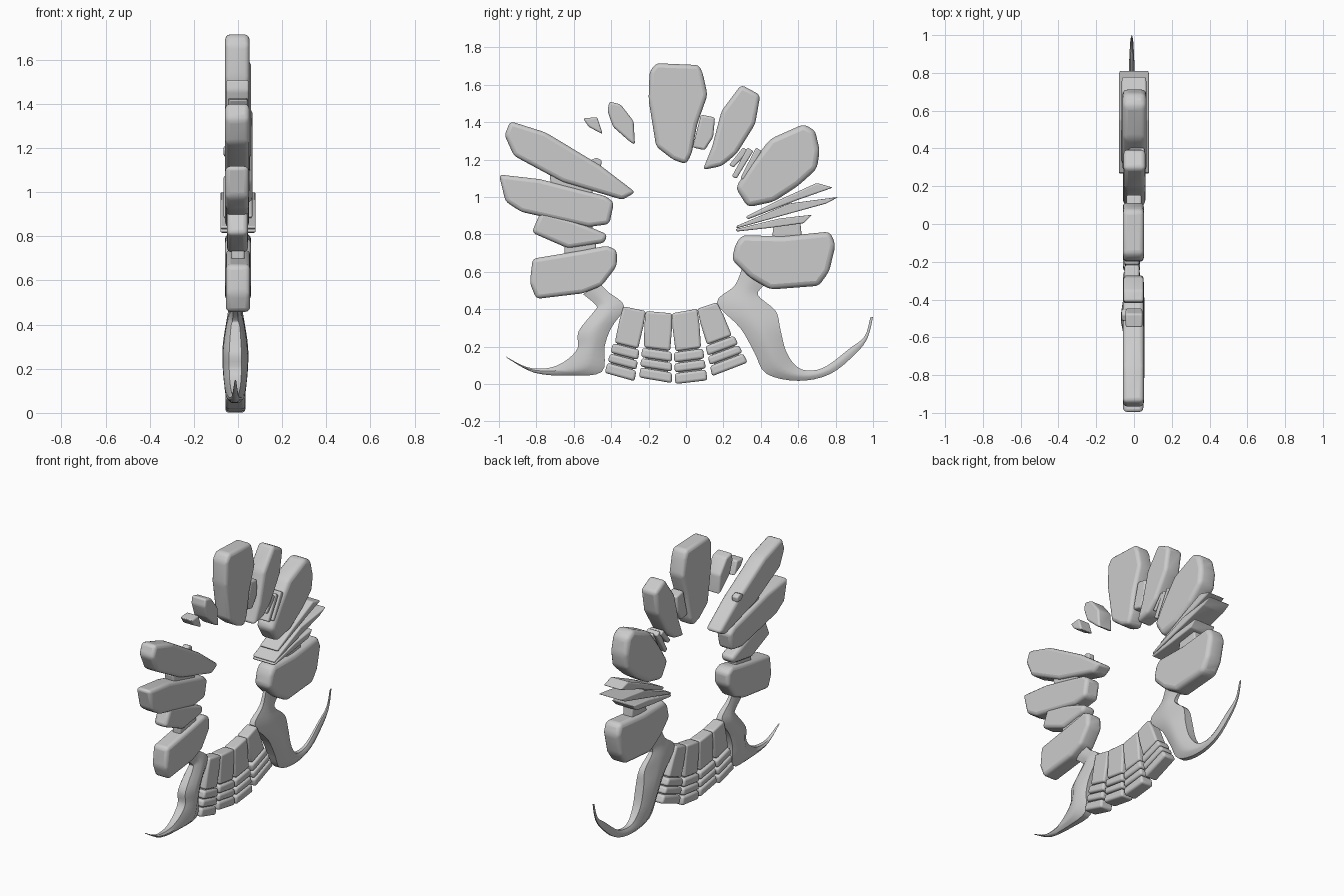
import bpy, bmesh
from mathutils import Vector


def finish(name, bm, angle=0.7):
    bmesh.ops.recalc_face_normals(bm, faces=bm.faces)
    me = bpy.data.meshes.new(name)
    bm.to_mesh(me)
    bm.free()
    ob = bpy.data.objects.new(name, me)
    bpy.context.collection.objects.link(ob)
    bpy.ops.object.select_all(action='DESELECT')
    ob.select_set(True)
    bpy.context.view_layer.objects.active = ob
    bpy.ops.object.shade_smooth_by_angle(angle=angle)
    return ob


def slab(name, pts, x0=-0.055, x1=0.055, bevel=0.022):
    """Side outline in (y, z) extruded across x, with rounded edges."""
    bm = bmesh.new()
    a = [bm.verts.new((x0, y, z)) for y, z in pts]
    b = [bm.verts.new((x1, y, z)) for y, z in pts]
    bm.faces.new(a)
    bm.faces.new(b)
    for i in range(len(pts)):
        j = (i + 1) % len(pts)
        bm.faces.new((a[i], a[j], b[j], b[i]))
    ob = finish(name, bm)
    m = ob.modifiers.new("round", 'BEVEL')
    m.width, m.segments, m.limit_method = bevel, 3, 'ANGLE'
    m.angle_limit = 0.15
    return ob


def catmull(rows, steps=4):
    out = []
    n = len(rows)
    for i in range(n - 1):
        p = [Vector(rows[max(0, min(n - 1, i + k))]) for k in (-1, 0, 1, 2)]
        for s in range(steps):
            t = s / steps
            out.append(0.5 * (2 * p[1] + (p[2] - p[0]) * t
                              + (2 * p[0] - 5 * p[1] + 4 * p[2] - p[3]) * t * t
                              + (3 * p[1] - p[0] - 3 * p[2] + p[3]) * t ** 3))
    return out + [Vector(rows[-1])]


def horn(name, edges, widths, cx=-0.012):
    """Ridged loft between two side edges; widths are half thicknesses in x."""
    rows = catmull([e + (w,) for e, w in zip(edges, widths)])
    bm = bmesh.new()
    rings = []
    for y1, z1, y2, z2, w in rows:
        ring = []
        for t, k in ((0, -.5), (.35, -1), (.65, -1), (1, -.5),
                     (1, .5), (.65, 1), (.35, 1), (0, .5)):
            ring.append(bm.verts.new((cx + k * w, y1 + (y2 - y1) * t, z1 + (z2 - z1) * t)))
        rings.append(ring)
    for r, s in zip(rings, rings[1:]):
        for i in range(8):
            j = (i + 1) % 8
            bm.faces.new((r[i], r[j], s[j], s[i]))
    bm.faces.new(rings[0])
    bm.faces.new(rings[-1])
    return finish(name, bm)


# Top and right-hand stones
slab("top_stone", [(-.195, 1.67), (-.16, 1.715), (.07, 1.705), (.09, 1.66), (.115, 1.545), (.06, 1.39),
                   (.03, 1.23), (0, 1.175), (-.07, 1.2), (-.16, 1.27), (-.2, 1.52)], -.058, .052)
slab("upper_right_stone", [(.295, 1.6), (.397, 1.545), (.37, 1.39), (.27, 1.23), (.19, 1.165),
                           (.09, 1.145), (.14, 1.27), (.19, 1.46)], -.055, .06)
slab("right_round_stone", [(.63, 1.39), (.69, 1.355), (.715, 1.25), (.7, 1.15), (.6, 1.06), (.47, .975),
                           (.33, .945), (.265, 1.05), (.35, 1.18), (.45, 1.31)], -.06, .065, .028)
slab("right_low_stone", [(.3, .795), (.52, .79), (.77, .815), (.8, .745), (.765, .6), (.71, .525), (.45, .505),
                         (.34, .57), (.245, .665), (.265, .75)], -.06, .06, .028)

# Small wedges between the right stones
slab("wedge_chip", [(.08, 1.44), (.155, 1.425), (.145, 1.32), (.1, 1.25), (.035, 1.265)], -.04, .04, .012)
for i, (ya, za, yb, zb) in enumerate([(.305, 1.265, .23, 1.17), (.33, 1.265, .245, 1.11), (.375, 1.265, .29, 1.1)]):
    slab(f"small_slat_{i}", [(ya, za), (ya + .03, za - .02), (yb + .025, zb - .012), (yb, zb)],
         -.05 + .012 * i, .045 + .005 * i, .008)

# Stack of thin wide plates
slab("plate_upper", [(.32, .895), (.5, .985), (.7, 1.075), (.785, 1.05), (.6, .985), (.33, .88)], -.065, .065, .012)
slab("plate_middle", [(.27, .845), (.55, .965), (.815, 1.0), (.75, .965), (.55, .91), (.27, .832)], -.08, .08, .01)
slab("plate_lower", [(.265, .828), (.5, .885), (.675, .905), (.63, .86), (.45, .835), (.27, .815)], -.08, .08, .01)
slab("plate_post", [(.47, .86), (.61, .88), (.62, .78), (.46, .78)], -.035, .035, .01)

# Left-hand stones
slab("left_low_stone", [(-.82, .67), (-.55, .715), (-.42, .74), (-.37, .715), (-.37, .63), (-.45, .525),
                        (-.55, .485), (-.8, .455), (-.835, .54)])
slab("left_wedge_stone", [(-.775, .925), (-.6, .875), (-.42, .8), (-.435, .755), (-.63, .725), (-.825, .81)], -.05, .045)
slab("left_long_stone", [(-1, 1.12), (-.78, 1.095), (-.43, 1.005), (-.385, .97), (-.41, .855), (-.52, .84),
                         (-.88, .92), (-.965, .975)], -.058, .05)
slab("left_top_stone", [(-.94, 1.405), (-.75, 1.345), (-.46, 1.17), (-.27, 1.025), (-.34, .985), (-.66, 1.08),
                        (-.92, 1.22), (-.97, 1.33)], -.058, .052)
slab("left_filler", [(-.73, 1.12), (-.5, 1.07), (-.5, 1.0), (-.72, 1.06)], -.035, .035, .01)
slab("left_lower_filler", [(-.7, .95), (-.5, .9), (-.5, .82), (-.7, .85)], -.03, .03, .01)
slab("left_bottom_filler", [(-.65, .77), (-.48, .78), (-.48, .7), (-.65, .68)], -.03, .03, .01)
slab("surface_chip", [(-.515, 1.195), (-.48, 1.21), (-.45, 1.195), (-.455, 1.16), (-.5, 1.165)], -.065, -.02, .008)

# Loose fragments
slab("fragment_large", [(-.41, 1.51), (-.35, 1.495), (-.28, 1.405), (-.273, 1.28), (-.3, 1.295), (-.39, 1.375),
                        (-.42, 1.46)], -.055, .05, .012)
slab("fragment_small", [(-.55, 1.42), (-.475, 1.427), (-.445, 1.335), (-.52, 1.375)], -.045, .045, .01)

# Curved horns with their necks
horn("left_horn", [(-.55, .48, -.46, .54), (-.48, .42, -.42, .495), (-.49, .39, -.33, .415), (-.575, .28, -.4, .3),
                   (-.58, .19, -.435, .2), (-.65, .12, -.45, .065), (-.74, .085, -.62, .045),
                   (-.85, .09, -.81, .06), (-.965, .148, -.955, .138)],
     [.02, .025, .04, .055, .055, .045, .028, .015, .004])
horn("right_horn", [(.3, .62, .42, .53), (.26, .525, .385, .475), (.165, .435, .48, .39), (.29, .3, .505, .29),
                    (.365, .17, .535, .175), (.43, .055, .59, .095), (.6, .017, .66, .072), (.77, .053, .75, .095),
                    (.91, .165, .875, .19), (.972, .25, .955, .255), (1.0, .36, .985, .355)],
     [.02, .025, .04, .058, .055, .04, .026, .018, .012, .008, .003])

# Base fan: plain upper shafts, each ending in three tiles
fans = [((-.335, .415), (-.215, .39), (-.435, .06), (-.275, .015)),
        ((-.215, .39), (-.075, .378), (-.25, .035), (-.075, .005)),
        ((-.075, .378), (.06, .402), (-.057, .0), (.115, .02)),
        ((.06, .402), (.165, .437), (.14, .042), (.33, .115))]
for n, corners in enumerate(fans):
    tl, tr, bl, br = [Vector(c) for c in corners]
    left = lambda t: tl.lerp(bl, t)
    right = lambda t: tr.lerp(br, t)
    lo_l, lo_r = left(.54), right(.54)
    slab(f"fan_shaft_{n}", [tl, tr, right(.22), lo_r.lerp(lo_l, .06), left(.54).lerp(lo_r, .06), left(.22)],
         -.05, .028, .012)
    slab(f"fan_core_{n}", [left(.45).lerp(right(.45), .15), right(.45).lerp(left(.45), .15),
                           right(.95).lerp(left(.95), .12), left(.95).lerp(right(.95), .12)], -.035, .015, .006)
    for k, (a, b) in enumerate([(.555, .695), (.71, .835), (.85, 1)]):
        slab(f"fan_tile_{n}_{k}", [left(a), right(a), right(b), left(b)], -.057, .033, .014)
